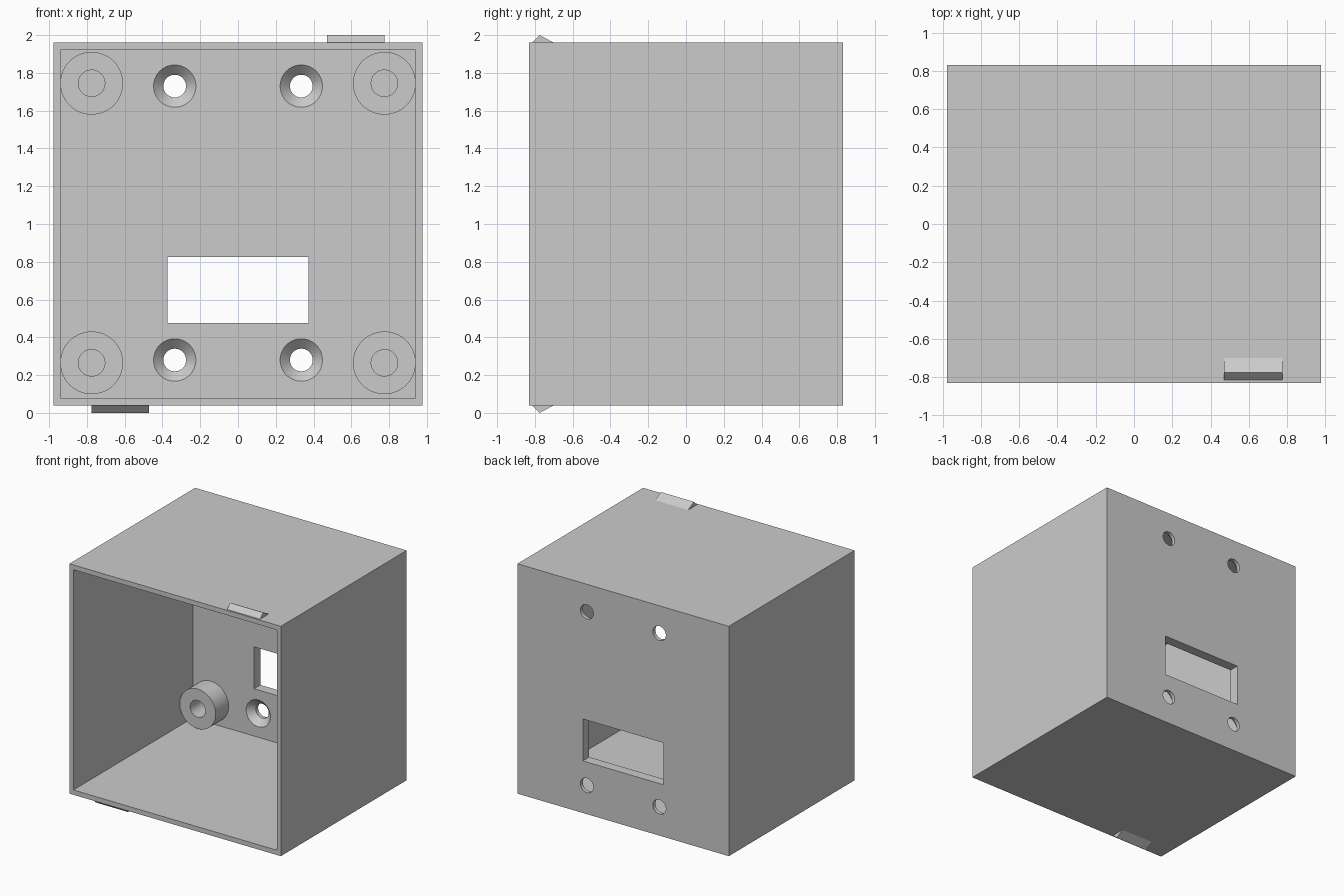
import bpy, bmesh, math
from mathutils import Matrix, Vector

cube = bpy.data.objects.get("Cube")
if cube:
    bpy.data.objects.remove(cube, do_unlink=True)

grey = bpy.data.materials.new("light grey plastic")
grey.use_nodes = True
grey.diffuse_color = (0.6, 0.6, 0.6, 1)
grey.node_tree.nodes["Principled BSDF"].inputs["Base Color"].default_value = (0.6, 0.6, 0.6, 1)

INNER_BACK, BACK = 0.746, 0.83


def finish(name, bm, helper=False):
    bmesh.ops.recalc_face_normals(bm, faces=bm.faces)
    mesh = bpy.data.meshes.new(name)
    bm.to_mesh(mesh)
    bm.free()
    mesh.materials.append(grey)
    obj = bpy.data.objects.new(name, mesh)
    bpy.context.collection.objects.link(obj)
    obj.hide_render = helper
    return obj


def box(name, lo, hi, helper=False):
    bm = bmesh.new()
    lo, hi = Vector(lo), Vector(hi)
    size = Matrix.Diagonal((*(hi - lo), 1))
    bmesh.ops.create_cube(bm, size=1, matrix=Matrix.Translation((lo + hi) / 2) @ size)
    return finish(name, bm, helper)


def lathe(name, profile, x, z, helper=False, segments=64):
    """Spin a (radius, y) profile about an axis along y."""
    bm = bmesh.new()
    verts = [bm.verts.new((x + r, y, z)) for r, y in profile]
    edges = [bm.edges.new(pair) for pair in zip(verts, verts[1:])]
    bmesh.ops.spin(bm, geom=verts + edges, cent=(x, 0, z), axis=(0, 1, 0),
                   angle=math.tau, steps=segments, use_duplicate=False)
    bmesh.ops.remove_doubles(bm, verts=bm.verts, dist=0.0001)
    return finish(name, bm, helper)


def smooth(obj):
    bpy.ops.object.select_all(action="DESELECT")
    obj.select_set(True)
    bpy.context.view_layer.objects.active = obj
    bpy.ops.object.shade_smooth_by_angle(angle=math.radians(30))


def cut(target, cutter):
    mod = target.modifiers.new("cut", "BOOLEAN")
    mod.operation, mod.solver, mod.object = "DIFFERENCE", "EXACT", cutter
    bpy.context.view_layer.objects.active = target
    bpy.ops.object.modifier_apply(modifier=mod.name)
    bpy.data.objects.remove(cutter, do_unlink=True)


# Open-fronted housing with a cable window in the back wall
housing = box("housing", (-0.977, -BACK, 0.04), (0.977, BACK, 1.96))
cut(housing, box("cavity_cutter", (-0.94, -1, 0.08), (0.94, INNER_BACK, 1.92), True))
cut(housing, box("window_cutter", (-0.373, 0.6, 0.475), (0.373, 1, 0.825), True))

# Countersunk screw holes, and hollow standoffs in the four corners
for side, x_sign in (("left", 1), ("right", -1)):
    for level, hole_z, post_z in (("lower", 0.28, 0.265), ("upper", 1.73, 1.745)):
        cut(housing, lathe("screw_cutter",
                           [(0, 0.7), (0.112, 0.7), (0.112, INNER_BACK),
                            (0.06, 0.798), (0.06, 0.9), (0, 0.9)],
                           0.335 * x_sign, hole_z, True))
        smooth(lathe(f"{level}_{side}_standoff",
                     [(0, 0.74), (0.07, 0.74), (0.07, 0.575), (0.166, 0.575),
                      (0.166, 0.76), (0, 0.76)],
                     0.775 * x_sign, post_z))
smooth(housing)

# Wedge-shaped snap catches: top left, bottom right
for name, x0, base, tip in (("top_catch", 0.47, 1.96, 2), ("bottom_catch", -0.775, 0.04, 0)):
    bm = bmesh.new()
    face = bm.faces.new([bm.verts.new((x0, y, z)) for y, z in
                         ((-0.815, base), (-0.775, tip), (-0.7, base))])
    ext = bmesh.ops.extrude_face_region(bm, geom=[face])
    bmesh.ops.translate(bm, vec=(0.305, 0, 0),
                        verts=[v for v in ext["geom"] if isinstance(v, bmesh.types.BMVert)])
    finish(name, bm)
